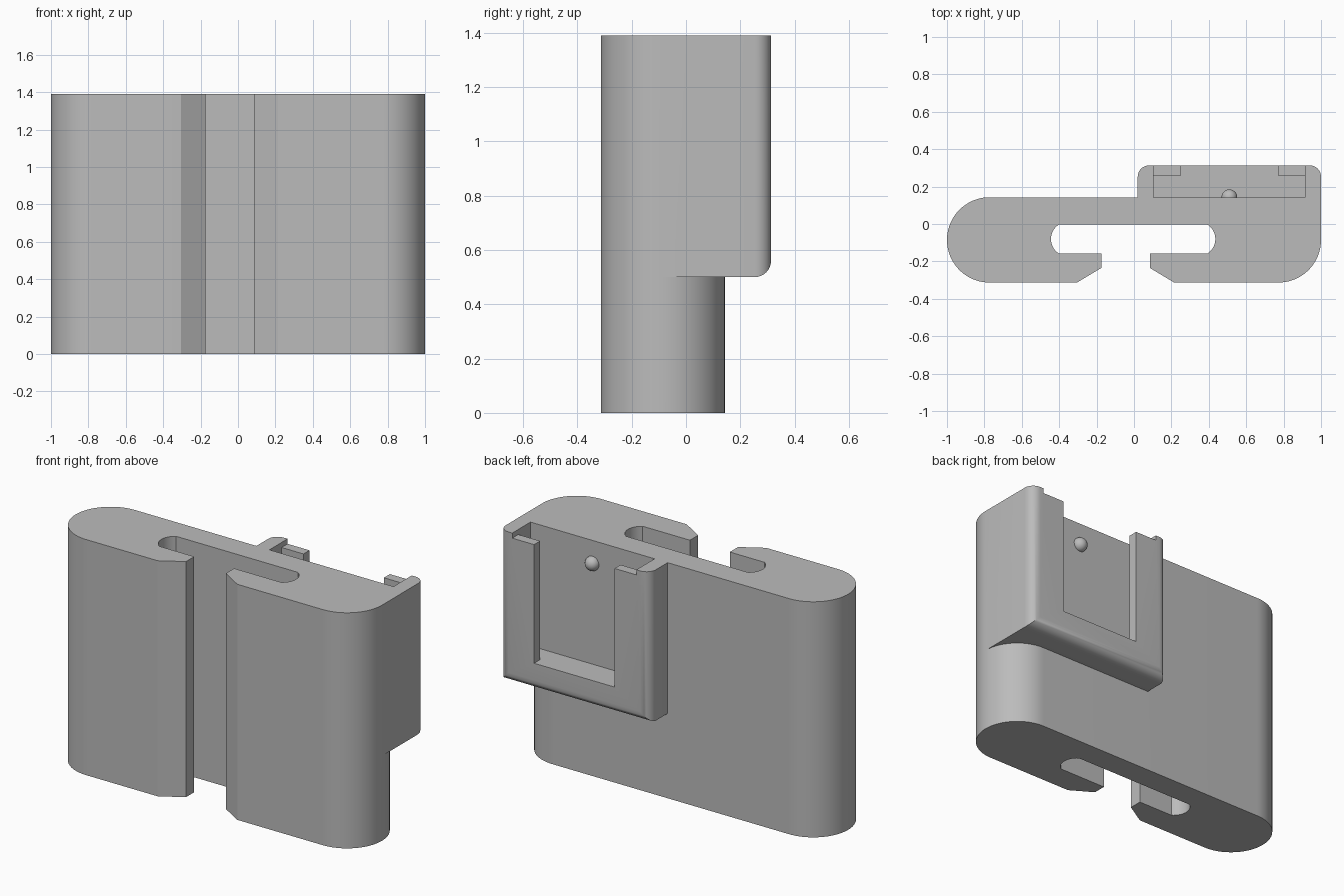
import bpy, bmesh, math

cube = bpy.data.objects.get("Cube")
if cube:
    bpy.data.objects.remove(cube, do_unlink=True)

HEIGHT = 1.39
BACK, FRONT = 0.143, -0.313        # rear and front planes of the clip body
RADIUS = (BACK - FRONT) / 2
MID = (BACK + FRONT) / 2
HOLDER_X, HOLDER_BACK = 0.51, 0.313

grey = bpy.data.materials.new("plain grey")
grey.use_nodes = True
colour = (0.5, 0.5, 0.5, 1)
grey.diffuse_color = colour
grey.node_tree.nodes["Principled BSDF"].inputs["Base Color"].default_value = colour


def arc(cx, cy, r, start, end, steps):
    angles = [math.radians(start + (end - start) * i / steps) for i in range(steps + 1)]
    return [(cx + r * math.cos(a), cy + r * math.sin(a)) for a in angles]


def make_object(name, bm):
    bmesh.ops.recalc_face_normals(bm, faces=bm.faces)
    mesh = bpy.data.meshes.new(name)
    bm.to_mesh(mesh)
    bm.free()
    mesh.materials.append(grey)
    obj = bpy.data.objects.new(name, mesh)
    bpy.context.collection.objects.link(obj)
    return obj


def prism(points, z0, z1):
    bm = bmesh.new()
    face = bm.faces.new([bm.verts.new((x, y, z0)) for x, y in points])
    top = bmesh.ops.extrude_face_region(bm, geom=[face])["geom"]
    verts = [g for g in top if isinstance(g, bmesh.types.BMVert)]
    bmesh.ops.translate(bm, verts=verts, vec=(0, 0, z1 - z0))
    return bm


def combine(target, tool, operation):
    mod = target.modifiers.new(operation, 'BOOLEAN')
    mod.operation, mod.object, mod.solver = operation, tool, 'EXACT'
    bpy.context.view_layer.objects.active = target
    bpy.ops.object.modifier_apply(modifier=mod.name)
    bpy.data.objects.remove(tool, do_unlink=True)


def smooth(obj):
    bpy.ops.object.select_all(action='DESELECT')
    obj.select_set(True)
    bpy.context.view_layer.objects.active = obj
    bpy.ops.object.shade_smooth_by_angle(angle=math.radians(30))


# Clip body: rounded bar with a slot that opens to the front
slot_back, slot_front, lip_front = -0.003, -0.158, -0.235
slot_mid = (slot_back + slot_front) / 2
outline = arc(RADIUS - 1, MID, RADIUS, 90, 270, 40)
outline += [(-0.305, FRONT), (-0.175, lip_front), (-0.175, slot_front)]
outline += arc(-0.352, slot_mid, 0.092, 237, 123, 14)
outline += arc(0.343, slot_mid, 0.092, 57, -57, 14)
outline += [(0.085, slot_front), (0.085, lip_front), (0.215, FRONT)]
outline += arc(1 - RADIUS, MID, RADIUS, -90, 90, 40)
body = make_object("clip_body", prism(outline, 0, HEIGHT))

# Holder block on the rear, with rounded rear corners and lower rear edge
block = prism([(0.02, 0.07), (0.6, 0.07), (0.6, MID), (1, MID),
               (1, HOLDER_BACK), (0.02, HOLDER_BACK)], 0.5, HEIGHT)
rear = [e for e in block.edges
        if all(v.co.y > HOLDER_BACK - 0.01 for v in e.verts)
        and sum(v.co.z for v in e.verts) / 2 < HEIGHT - 0.01]
bmesh.ops.bevel(block, geom=rear, offset=0.06, segments=8, profile=0.5, affect='EDGES')
combine(body, make_object("holder_block", block), 'UNION')

# Pocket, rear window and lowered lip tops
for name, half, y1, z0 in (("pocket", 0.405, 0.257, 0.66),
                           ("window", 0.2625, 0.4, 0.66),
                           ("lip_step", 0.405, 0.4, 1.36)):
    x0, x1 = HOLDER_X - half, HOLDER_X + half
    cutter = prism([(x0, BACK), (x1, BACK), (x1, y1), (x0, y1)], z0, 1.5)
    combine(body, make_object(name, cutter), 'DIFFERENCE')
smooth(body)

# Small detent ball on the pocket wall
ball = bmesh.new()
bmesh.ops.create_uvsphere(ball, u_segments=24, v_segments=12, radius=0.042)
bmesh.ops.translate(ball, verts=ball.verts, vec=(HOLDER_X, BACK, 1.255))
smooth(make_object("detent_ball", ball))
